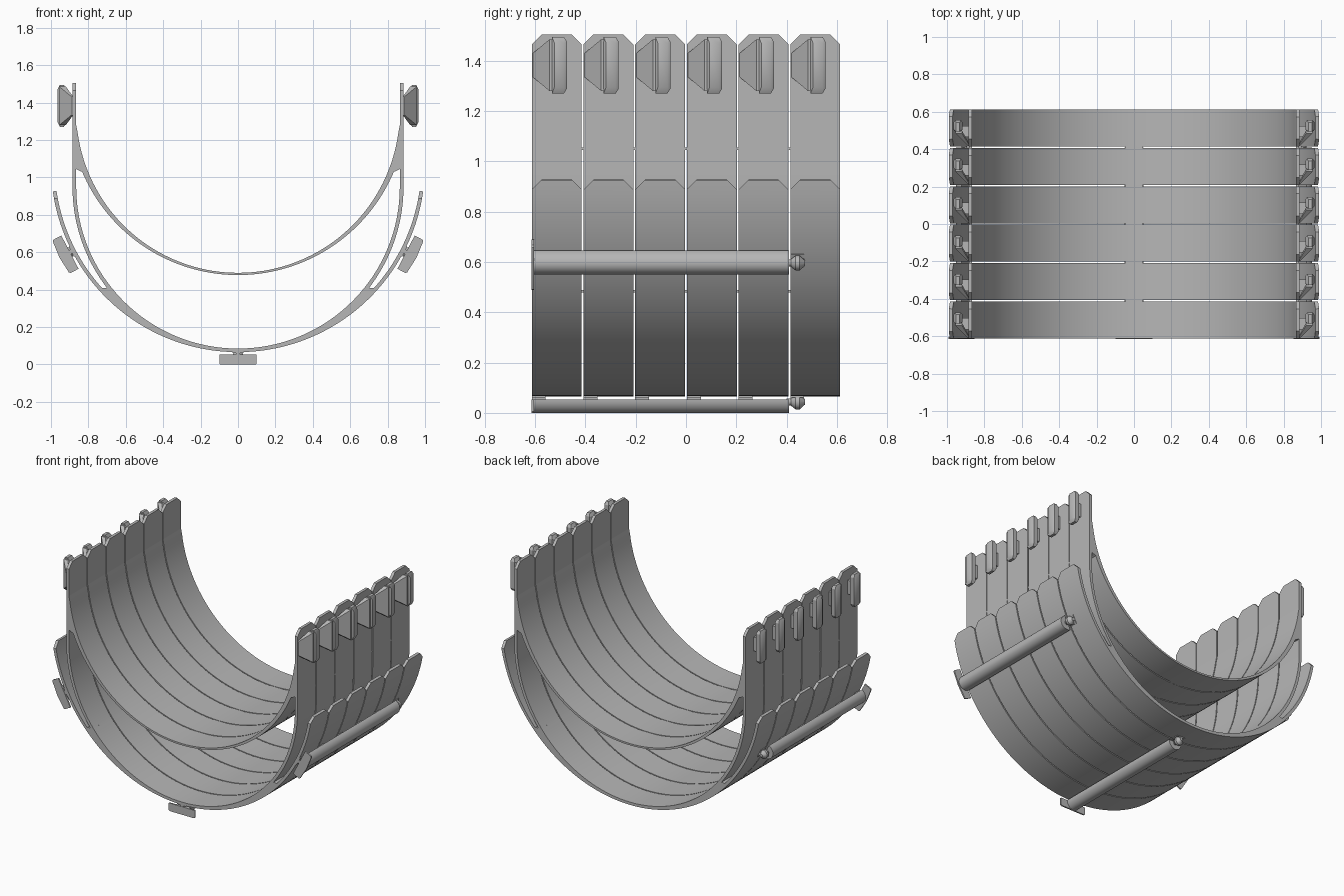
import bpy, bmesh
from math import sin, cos, sqrt, radians, pi
from mathutils import Vector

cube = bpy.data.objects.get("Cube")
if cube:
    bpy.data.objects.remove(cube, do_unlink=True)

GREY = (0.47, 0.47, 0.47, 1)
mat = bpy.data.materials.new("plain_grey")
mat.use_nodes = True
mat.diffuse_color = GREY
mat.node_tree.nodes["Principled BSDF"].inputs["Base Color"].default_value = GREY

COUNT, PITCH, WIDTH, FRONT = 6, 0.2056, 0.198, -0.613
CZ = 1.066                       # centre height of the outer shell arc


def finish(name, bm):
    bmesh.ops.recalc_face_normals(bm, faces=bm.faces)
    mesh = bpy.data.meshes.new(name)
    bm.to_mesh(mesh)
    bm.free()
    mesh.materials.append(mat)
    ob = bpy.data.objects.new(name, mesh)
    bpy.context.collection.objects.link(ob)
    bpy.ops.object.select_all(action='DESELECT')
    ob.select_set(True)
    bpy.context.view_layer.objects.active = ob
    bpy.ops.object.shade_smooth_by_angle(angle=radians(30))
    return ob


def strip(name, outer, inner, y0, y1, top=None):
    """Bent plate between two edge curves, with optional clipped top corners."""
    bm = bmesh.new()
    rings = [[bm.verts.new(p) for p in ((a[0], y0, a[1]), (a[0], y1, a[1]),
                                        (b[0], y1, b[1]), (b[0], y0, b[1]))]
             for a, b in zip(outer, inner)]
    for r, s in zip(rings, rings[1:]):
        for k in range(4):
            n = (k + 1) % 4
            bm.faces.new((r[k], r[n], s[n], s[k]))
    bm.faces.new(rings[0])
    bm.faces.new(rings[-1])
    if top:
        for y, d in ((y0 + 0.04, -1), (y1 - 0.04, 1)):
            bmesh.ops.bisect_plane(bm, geom=bm.verts[:] + bm.edges[:] + bm.faces[:],
                                   plane_co=(0, y, top), plane_no=(0, d, 1),
                                   clear_outer=True)
            bmesh.ops.holes_fill(bm, edges=[e for e in bm.edges if e.is_boundary])
    return finish(name, bm)


def hulls(name, groups):
    """One object made of several convex solids."""
    bm = bmesh.new()
    for pts in groups:
        vs = [bm.verts.new(p) for p in pts]
        res = bmesh.ops.convex_hull(bm, input=vs)
        junk = {v for v in res["geom_interior"] if isinstance(v, bmesh.types.BMVert)}
        bmesh.ops.delete(bm, geom=list(junk), context='VERTS')
    return finish(name, bm)


def box(x0, x1, y0, y1, z0, z1):
    return [(x, y, z) for x in (x0, x1) for y in (y0, y1) for z in (z0, z1)]


def arc(r, c, t):
    return (r * sin(t), c - r * cos(t))


def shell_depth(t):
    """Distance from the shell centre to its inner face."""
    if abs(t) > radians(46.6):
        return 0.98
    return 0.116 * cos(t) + sqrt(0.748 - (0.116 * sin(t)) ** 2)


def polar(theta):
    """Place (across, radius, y) points around the shell."""
    return lambda u, r, y: (u * cos(theta) + r * sin(theta), y,
                            CZ + u * sin(theta) - r * cos(theta))


# Edge curves
tips = radians(81.9)
angles = [tips * (i / 48 - 1) for i in range(97)]
shell_out = [arc(1.0, CZ, t) for t in angles]
shell_in = [arc(shell_depth(t), CZ, t) for t in angles]

bend = [radians(50 + 2 * i) for i in range(21)]
wall_out = [arc(0.885, 0.95, t) for t in bend] + [(0.885, 1.505)]
wall_in = [arc(0.865, 0.95, t) for t in bend] + [(0.865, 1.505)]

sweep = [radians(82) * (i / 36 - 1) for i in range(73)]
saddle_in = [(-0.867, 1.29)] + [arc(0.865, 1.355, t) for t in sweep] + [(0.867, 1.29)]
saddle_out = ([(-0.867, 1.045)] + [arc(0.905, 1.383, t * 0.817) for t in sweep]
              + [(0.867, 1.045)])

RAIL_ANGLES = {"bottom": 0, "left": radians(62.6), "right": radians(-62.6)}

# Repeated segments
for i in range(COUNT):
    y0 = FRONT + i * PITCH
    y1 = y0 + WIDTH
    strip(f"outer_shell_{i}", shell_out, shell_in, y0, y1, CZ - cos(tips) + 0.003)
    strip(f"saddle_{i}", saddle_out, saddle_in, y0, y1)

    for side, s in (("left", 1), ("right", -1)):
        strip(f"{side}_wall_{i}", [(s * x, z) for x, z in wall_out],
              [(s * x, z) for x, z in wall_in], y0, y1, 1.505)

        # Hook: wedge in front, upright bar, and neck to the wall
        wedge = (box(0.88, 0.888, y0 + 0.004, y0 + 0.012, 1.335, 1.43)
                 + box(0.92, 0.955, y0 + 0.07, y0 + 0.085, 1.28, 1.485))
        bar = (box(0.932, 0.952, y0 + 0.08, y0 + 0.128, 1.27, 1.495)
               + box(0.916, 0.965, y0 + 0.09, y0 + 0.128, 1.295, 1.47)
               + box(0.925, 0.955, y0 + 0.08, y0 + 0.14, 1.29, 1.475))
        neck = box(0.88, 0.93, y0 + 0.05, y0 + 0.11, 1.335, 1.43)
        hulls(f"{side}_hook_{i}",
              [[(s * x, y, z) for x, y, z in g] for g in (wedge, bar, neck)])

    # Clips that hold the rails
    for side, theta in RAIL_ANGLES.items():
        put = polar(theta)
        hulls(f"{side}_clip_{i}", [
            [put(*p) for p in ((u, r, y) for u in (-w, w) for r in (a, b)
                               for y in (y0, y0 + 0.055))]
            for w, a, b in ((0.03, 0.99, 1.004), (0.011, 0.99, 1.03))])

    # Small tabs joining neighbouring segments
    if i < COUNT - 1:
        ya, yb = y1 - 0.002, y0 + PITCH + 0.002
        hulls(f"joining_tabs_{i}", [
            box(-0.045, 0.045, ya, yb, 0.479, 0.488),
            box(0.867, 0.883, ya, yb, 1.045, 1.055),
            box(-0.883, -0.867, ya, yb, 1.045, 1.055)])

# Rails with end plates and pins
REAR = 0.41
for side, theta in RAIL_ANGLES.items():
    put = polar(theta)
    half = [(0.05 * cos(pi * k / 20), 1.012 + 0.055 * sin(pi * k / 20))
            for k in range(21)]
    rod = [put(u, r, y) for u, r in half for y in (FRONT, REAR)]
    bow = 0 if side == "bottom" else 0.008
    edge = [(-0.1, 1.012), (0.1, 1.012), (0.1, 1.06), (0.094, 1.067),
            (0, 1.067 + bow), (-0.094, 1.067), (-0.1, 1.06)]
    plate = [put(u, r, y) for u, r in edge for y in (FRONT - 0.002, FRONT + 0.008)]

    def ring(y, radius):
        return [put(radius * cos(pi * k / 10), 1.022 + radius * sin(pi * k / 10), y)
                for k in range(20)]
    stem = ring(REAR - 0.01, 0.014) + ring(REAR + 0.03, 0.014)
    head = (ring(REAR + 0.008, 0.016) + ring(REAR + 0.026, 0.03)
            + ring(REAR + 0.042, 0.03) + ring(REAR + 0.064, 0.01))
    hulls(f"{side}_rail", [rod])
    hulls(f"{side}_rail_end_plate", [plate])
    hulls(f"{side}_rail_pin", [stem, head])
